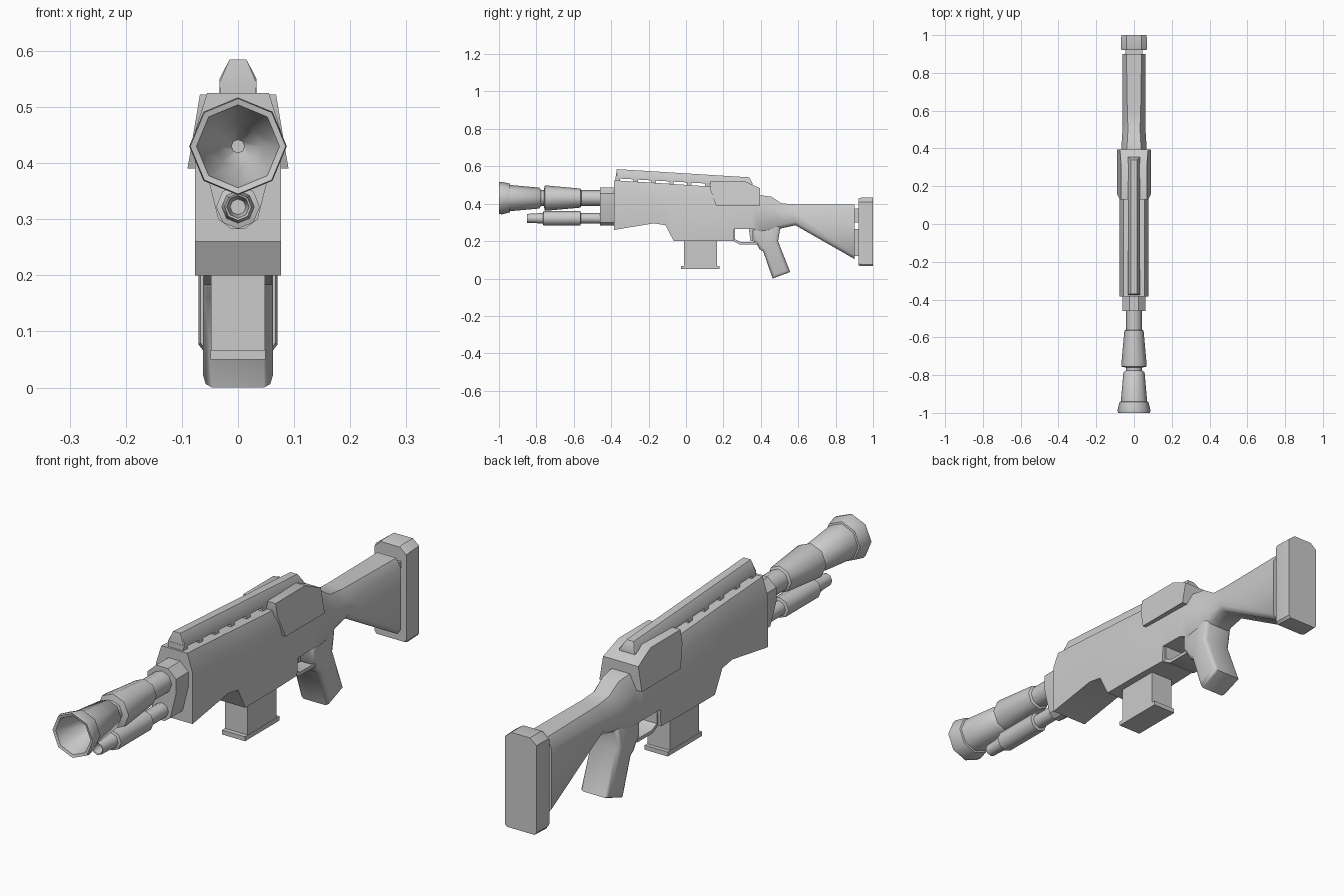
import bpy, bmesh, math

if "Cube" in bpy.data.objects:
    bpy.data.objects.remove(bpy.data.objects["Cube"])


def finish(bm, name, angle=40):
    bmesh.ops.remove_doubles(bm, verts=bm.verts, dist=0.0005)
    bmesh.ops.recalc_face_normals(bm, faces=bm.faces)
    me = bpy.data.meshes.new(name)
    bm.to_mesh(me)
    bm.free()
    ob = bpy.data.objects.new(name, me)
    bpy.context.collection.objects.link(ob)
    bpy.ops.object.select_all(action='DESELECT')
    ob.select_set(True)
    bpy.context.view_layer.objects.active = ob
    bpy.ops.object.shade_smooth_by_angle(angle=math.radians(angle))
    return ob


def skin(bm, rings):
    for a, b in zip(rings, rings[1:]):
        n = len(a)
        for i in range(n):
            bm.faces.new((a[i], a[(i + 1) % n], b[(i + 1) % n], b[i]))


def loft(name, stations, angle=30):
    """Stations: y, top half width, top z, half width, shoulder z, bottom z, bottom chamfer."""
    bm = bmesh.new()
    rings = []
    for y, wt, zt, w, zs, zb, cb in stations:
        half = [(wt, zt), (w, zs), (w, zb + cb), (w - cb * .8, zb)]
        pts = half + [(-x, z) for x, z in reversed(half)]
        rings.append([bm.verts.new((x, y, z)) for x, z in pts])
    skin(bm, rings)
    bm.faces.new(rings[0])
    bm.faces.new(rings[-1])
    return finish(bm, name, angle)


def prism(name, outline, width, bevel=0, angle=30):
    """Extrude a side outline (y, z) to both sides; width may depend on (y, z)."""
    w = width if callable(width) else lambda y, z: width
    bm = bmesh.new()
    rings = [[bm.verts.new((s * w(y, z), y, z)) for y, z in outline] for s in (1, -1)]
    skin(bm, rings)
    sides = [bm.faces.new(r) for r in rings]
    bmesh.ops.recalc_face_normals(bm, faces=bm.faces)
    if bevel:
        edges = [e for f in sides for e in f.edges]
        bmesh.ops.bevel(bm, geom=edges, offset=bevel, segments=2, profile=.5, affect='EDGES')
    return finish(bm, name, angle)


def lathe(name, z, profile, sides=8):
    """Turn (y, radius) pairs around a lengthwise axis at height z."""
    bm = bmesh.new()
    rings = []
    for y, r in profile:
        angles = [2 * math.pi * i / sides for i in range(sides)]
        rings.append([bm.verts.new((r * math.sin(a), y, z + r * math.cos(a))) for a in angles])
    skin(bm, rings)
    bm.faces.new(rings[0])
    bm.faces.new(rings[-1])
    return finish(bm, name, 47)


# Receiver with chamfered top and stepped underside
loft("receiver", [
    (-.385, .055, .525, .077, .455, .26, 0), (-.17, .055, .512, .077, .45, .295, 0),
    (-.11, .055, .508, .077, .45, .285, 0), (-.065, .055, .505, .077, .45, .2, 0),
    (.13, .055, .492, .076, .44, .2, 0), (.255, .05, .48, .072, .42, .2, 0),
    (.257, .05, .48, .072, .42, .265, 0), (.36, .045, .455, .07, .40, .265, 0)])

# Smooth wrist and shoulder stock
loft("stock", [
    (.355, .045, .455, .07, .40, .265, 0), (.40, .038, .445, .067, .39, .25, .01),
    (.455, .034, .438, .064, .38, .25, .015), (.51, .032, .402, .06, .355, .268, .02),
    (.585, .035, .396, .06, .355, .285, .02), (.90, .04, .395, .06, .36, .105, .02)], 50)

# Butt pad with two spacers
for i, (lo, hi) in enumerate(((.12, .265), (.30, .375))):
    prism(f"stock_spacer_{i}", [(.89, lo), (.935, lo), (.935, hi), (.89, hi)], .045)
loft("butt_pad", [(.922, .04, .428, .067, .405, .07, .01),
                  (.935, .04, .432, .07, .41, .066, .01),
                  (1.0, .04, .432, .067, .41, .066, .01)])

# Pistol grip, trigger and guard
prism("grip", [(.36, .29), (.36, .2), (.378, .185), (.395, .155), (.413, .145),
               (.463, .0), (.557, .035), (.492, .20), (.505, .275), (.46, .32)], .062, .016, 50)
prism("trigger_guard", [(.24, .2), (.255, .2), (.285, .183), (.38, .183), (.38, .196),
                        (.292, .196), (.262, .21), (.262, .27), (.24, .27)], .06)
prism("trigger", [(.335, .27), (.36, .27), (.357, .2), (.345, .2)], .015)

# Magazine and floor plate
prism("magazine", [(-.01, .06), (.165, .06), (.165, .22), (-.01, .22)], .048)
prism("magazine_plate", [(-.027, .05), (.18, .05), (.18, .067), (-.027, .067)], .049)

# Flared side cover over the rear of the receiver
prism("side_cover", [(.13, .522), (.31, .522), (.395, .483), (.395, .39), (.16, .39), (.13, .475)],
      lambda y, z: .09 - (z - .39) * .167)

# Top rail on evenly spaced feet
loft("top_rail", [(-.375, .031, .547, .033, .546, .535, 0), (-.37, .015, .585, .033, .55, .535, 0),
                  (.338, .015, .541, .033, .512, .495, 0), (.355, .030, .51, .033, .508, .49, 0)])
for i in range(8):
    y = -.364 + i * .0955
    z = .545 - (y + .37) * .062
    prism(f"rail_foot_{i}", [(y - .012, z - .05), (y + .012, z - .05), (y + .012, z), (y - .012, z)], .032)

# Keyhole-shaped barrel block
bm = bmesh.new()
half = [(.025, .487), (.06, .455), (.06, .40), (.035, .30), (.012, .283)]
outline = half + [(-x, z) for x, z in reversed(half)]
rings = [[bm.verts.new((x, y, z)) for x, z in outline] for y in (-.46, -.38)]
skin(bm, rings)
for r in rings:
    bm.faces.new(r)
finish(bm, "barrel_block", 30)

# Main barrel with flared, hollow muzzle
lathe("barrel", .43, [
    (-.80, .012), (-.85, .04), (-.997, .074), (-1.0, .085), (-.985, .087), (-.942, .077),
    (-.94, .07), (-.785, .056), (-.775, .043), (-.76, .043), (-.755, .066), (-.74, .067),
    (-.565, .051), (-.56, .042), (-.44, .042)])

# Lower tube
lathe("lower_tube", .322, [
    (-.80, .014), (-.848, .02), (-.85, .024), (-.81, .025), (-.765, .029), (-.762, .039),
    (-.565, .039), (-.562, .028), (-.44, .028)])
